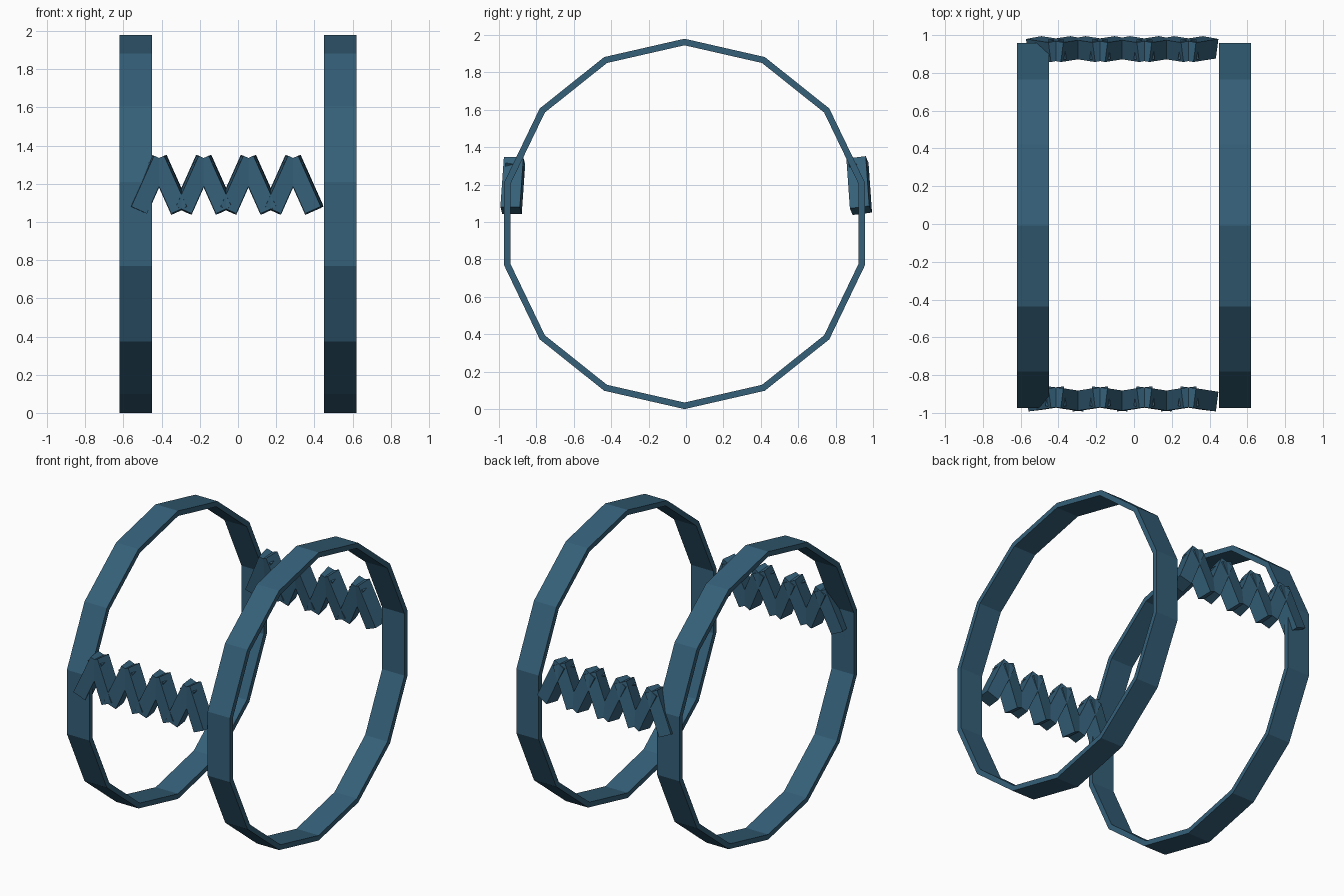
import bpy, bmesh
from math import sin, cos, pi, radians
from mathutils import Matrix

if "Cube" in bpy.data.objects:
    bpy.data.objects.remove(bpy.data.objects["Cube"])

mat = bpy.data.materials.new("blue_paint")
mat.diffuse_color = (0.035, 0.115, 0.19, 1)
mat.use_nodes = True
mat.node_tree.nodes["Principled BSDF"].inputs["Base Color"].default_value = mat.diffuse_color


def finish(name, bm):
    bmesh.ops.recalc_face_normals(bm, faces=bm.faces)
    mesh = bpy.data.meshes.new(name)
    bm.to_mesh(mesh)
    bm.free()
    mesh.materials.append(mat)
    bpy.context.collection.objects.link(bpy.data.objects.new(name, mesh))


def ring(name, x, sides=14, outer=0.99, inner=0.955, half=0.085):
    bm = bmesh.new()
    loops = []
    for i in range(sides):
        a = 2 * pi * i / sides
        loops.append([bm.verts.new((x + dx, -0.008 + r * sin(a), 0.99 + r * cos(a)))
                      for dx, r in ((-half, outer), (half, outer), (half, inner), (-half, inner))])
    for i in range(sides):
        a, b = loops[i], loops[(i + 1) % sides]
        for j in range(4):
            k = (j + 1) % 4
            bm.faces.new((a[j], a[k], b[k], b[j]))
    finish(name, bm)


# Zigzag spring made of crossed, slightly twisted bars
def spring(name, side, turns=4, pitch=0.234):
    bm = bmesh.new()
    for i in range(turns):
        for x, lean in ((-0.465, 1), (-0.362, -1)):
            m = (Matrix.Translation((x + pitch * i, side * 0.926, 1.195))
                 @ Matrix.Rotation(side * radians(4), 4, 'X')
                 @ Matrix.Rotation(lean * radians(24), 4, 'Y')
                 @ Matrix.Rotation(lean * radians(8), 4, 'Z')
                 @ Matrix.Diagonal((0.09, 0.105, 0.292, 1)))
            bmesh.ops.create_cube(bm, size=1, matrix=m)
    finish(name, bm)


# Two wheel rims
ring("left_ring", -0.535)
ring("right_ring", 0.535)

# Springs joining the rims front and back
spring("front_spring", -1)
spring("back_spring", 1)
